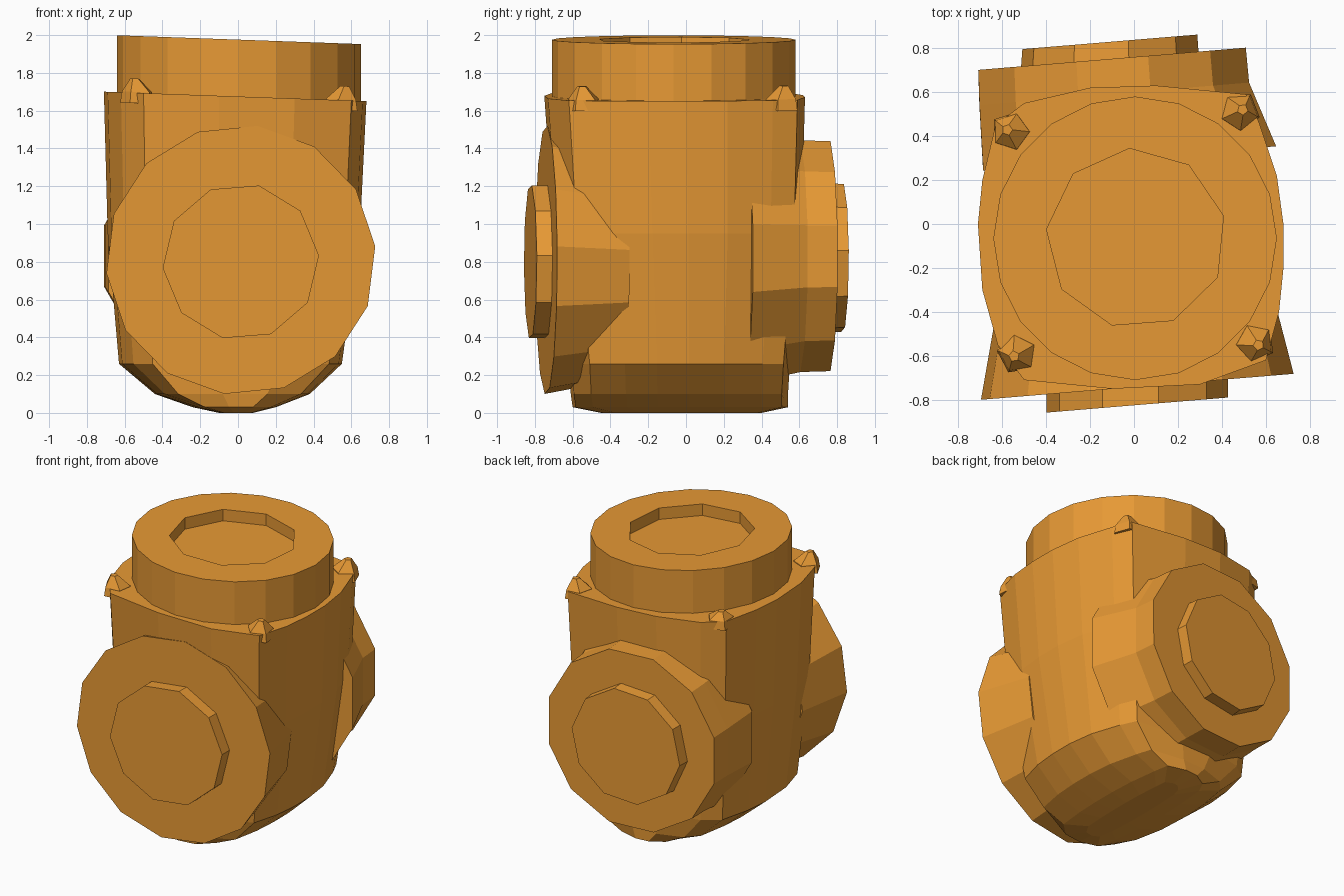
import bpy, bmesh, math

if "Cube" in bpy.data.objects:
    bpy.data.objects.remove(bpy.data.objects["Cube"])

brass = bpy.data.materials.new("warm_brass")
brass.diffuse_color = (0.80, 0.32, 0.035, 1)
brass.use_nodes = True
brass.node_tree.nodes["Principled BSDF"].inputs["Base Color"].default_value = brass.diffuse_color


def loft(name, rings):
    """Skin a list of equal-length point rings and cap both ends."""
    bm = bmesh.new()
    loops = [[bm.verts.new(p) for p in ring] for ring in rings]
    n = len(loops[0])
    for a, b in zip(loops, loops[1:]):
        for i in range(n):
            j = (i + 1) % n
            bm.faces.new((a[i], a[j], b[j], b[i]))
    bm.faces.new(loops[0])
    bm.faces.new(loops[-1])
    bmesh.ops.recalc_face_normals(bm, faces=bm.faces)
    mesh = bpy.data.meshes.new(name)
    bm.to_mesh(mesh)
    bm.free()
    obj = bpy.data.objects.new(name, mesh)
    bpy.context.collection.objects.link(obj)
    mesh.materials.append(brass)
    return obj


def angles(n, phase=0.0):
    return [phase + 2 * math.pi * i / n for i in range(n)]


LEAN = -0.036   # the top faces drop slightly towards +x
SKEW = 0.083    # the side ports are turned slightly about z


def flat_ring(cx, cy, r, z, n, phase=0.0, lean=LEAN):
    return [(cx + r * math.cos(a), cy + r * math.sin(a),
             z + lean * (cx + r * math.cos(a))) for a in angles(n, phase)]


def port_ring(cx, y, cz, r, n, phase=0.0):
    return [(cx + r * math.cos(a), y + SKEW * (cx + r * math.cos(a)),
             cz + r * math.sin(a)) for a in angles(n, phase)]


# Main body: bulging square outline, closing to a rounded keel
outline = [(0.68, 0), (0.65, 0.22), (0.57, 0.46), (0.51, 0.59), (0.10, 0.63),
           (-0.20, 0.62), (-0.50, 0.55), (-0.63, 0.45), (-0.69, 0.2),
           (-0.71, 0), (-0.69, -0.3), (-0.62, -0.55), (-0.50, -0.71),
           (-0.1, -0.75), (0.3, -0.73), (0.60, -0.62), (0.66, -0.4), (0.68, -0.2)]
# z, x min, x max, y min, y max, lean
levels = [(1.675, -0.71, 0.68, -0.75, 0.63, LEAN),
          (0.95, -0.69, 0.645, -0.70, 0.61, 0),
          (0.26, -0.63, 0.55, -0.62, 0.55, 0),
          (0.10, -0.44, 0.38, -0.61, 0.54, 0),
          (0.03, -0.24, 0.20, -0.60, 0.54, 0),
          (0.00, -0.10, 0.08, -0.45, 0.40, 0)]
rings = []
for z, x0, x1, y0, y1, lean in levels:
    ring = []
    for x, y in outline:
        px = x0 + (x + 0.71) / 1.39 * (x1 - x0)
        py = y0 + (y + 0.75) / 1.38 * (y1 - y0)
        ring.append((px, py, z + lean * px))
    rings.append(ring)
loft("valve_body", rings)

# Top collar with a shallow faceted recess
collar = loft("top_collar", [flat_ring(0.005, -0.065, 0.645, z, 20)
                             for z in (1.5, 1.976)])
cutter = loft("recess_cutter", [flat_ring(0.01, -0.065, 0.41, z, 9, 0.25)
                                for z in (1.895, 2.2)])
cutter.hide_render = True
cutter.hide_viewport = True
cut = collar.modifiers.new("recess", 'BOOLEAN')
cut.operation = 'DIFFERENCE'
cut.solver = 'EXACT'
cut.object = cutter

# Front port: wide disc and raised hub
loft("front_flange", [port_ring(0.015, -0.742, 0.81, 0.715, 14, 0.1),
                      port_ring(0.0, -0.35, 0.80, 0.63, 14, 0.1)])
loft("front_hub", [port_ring(0.015, -0.825, 0.80, 0.415, 10, 0.08),
                   port_ring(0.015, -0.70, 0.80, 0.415, 10, 0.08)])

# Back port: smaller disc flaring into the body, and raised hub
loft("back_flange", [port_ring(-0.10, 0.76, 0.83, 0.63, 12, 0.26),
                     port_ring(-0.09, 0.60, 0.83, 0.635, 12, 0.26),
                     port_ring(-0.02, 0.30, 0.82, 0.69, 12, 0.26)])
loft("back_hub", [port_ring(-0.11, 0.838, 0.82, 0.40, 10, 0.1),
                  port_ring(-0.11, 0.70, 0.82, 0.41, 10, 0.1)])

# Small bolt nubs on the shoulder corners
for i, (x, y, h) in enumerate([(-0.56, 0.42, 0.06), (0.48, 0.51, 0.08),
                               (0.55, -0.54, 0.08), (-0.53, -0.59, 0.08)]):
    loft(f"shoulder_bolt_{i + 1}", [
        flat_ring(x, y, 0.095, 1.62, 5, i),
        flat_ring(x, y, 0.085, 1.68, 5, i),
        flat_ring(x * 1.03, y * 1.02, 0.025, 1.67 + h, 5, i)])
